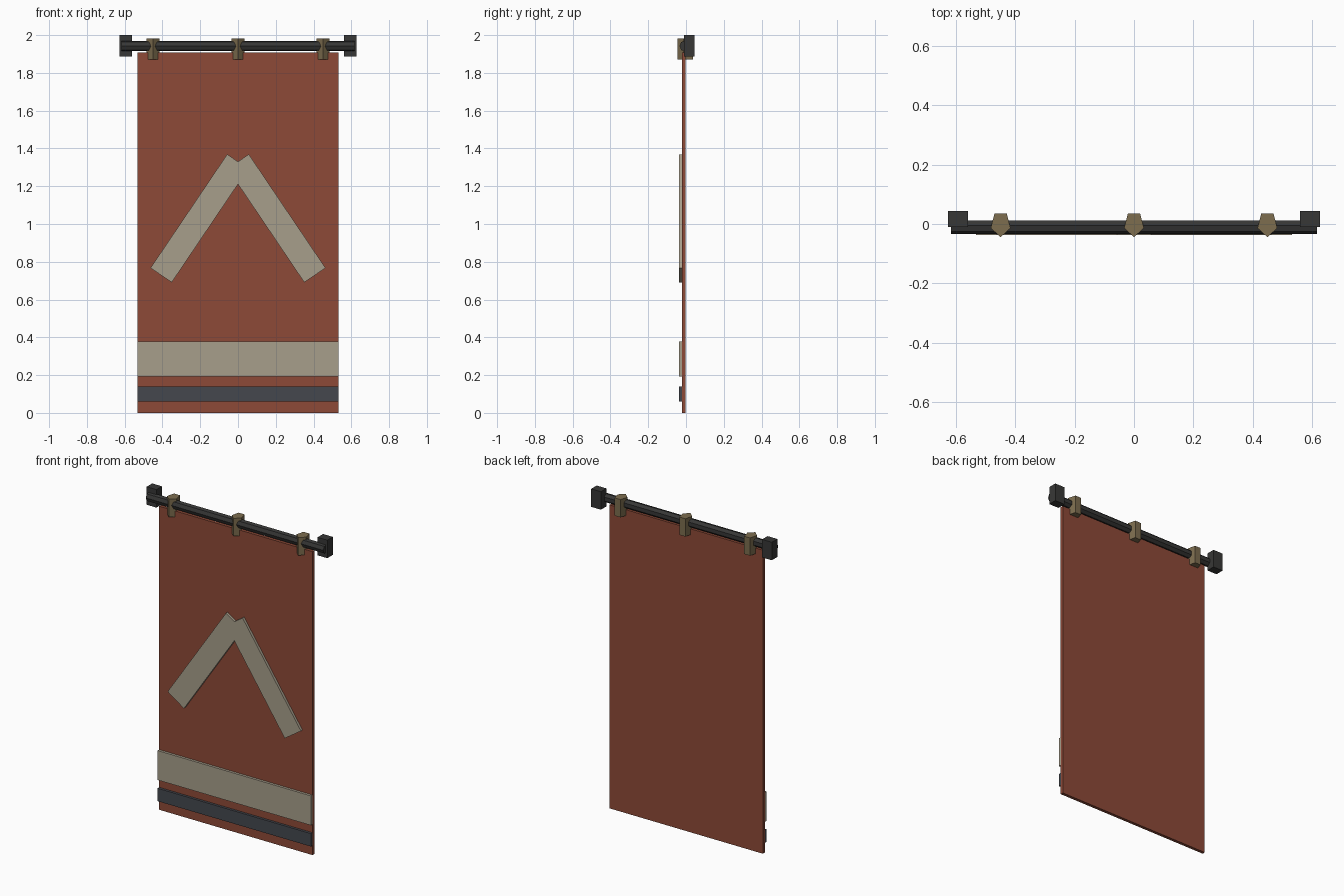
import bpy
from math import sin, cos, pi, radians

if "Cube" in bpy.data.objects:
    bpy.data.objects.remove(bpy.data.objects["Cube"])


def material(name, rgb):
    m = bpy.data.materials.new(name)
    m.diffuse_color = tuple((c / 255) ** 2.2 for c in rgb) + (1,)
    m.use_nodes = True
    m.node_tree.nodes["Principled BSDF"].inputs["Base Color"].default_value = m.diffuse_color
    return m


RED = material("red_cloth", (140, 75, 58))
CREAM = material("cream_cloth", (166, 157, 138))
SLATE = material("slate_cloth", (70, 73, 79))
IRON = material("dark_iron", (58, 58, 57))
BRASS = material("dull_brass", (124, 109, 80))


def mesh_object(name, verts, faces, mat):
    me = bpy.data.meshes.new(name)
    me.from_pydata(verts, [], faces)
    me.materials.append(mat)
    ob = bpy.data.objects.new(name, me)
    bpy.context.collection.objects.link(ob)
    return ob


def box(name, x, y, z, mat, tilt=0):
    """Box from (min, max) ranges, optionally tilted about y."""
    bpy.ops.mesh.primitive_cube_add(
        size=1, location=(sum(x) / 2, sum(y) / 2, sum(z) / 2), rotation=(0, tilt, 0))
    ob = bpy.context.object
    ob.name = name
    ob.scale = (x[1] - x[0], y[1] - y[0], z[1] - z[0])
    ob.data.materials.append(mat)
    return ob


def prism(name, sides, place, lo, hi, mat):
    """Closed prism; place(angle, t) gives a point, angle 0 faces the front."""
    angles = [2 * pi * i / sides for i in range(sides)]
    verts = [place(a, t) for t in (lo, hi) for a in angles]
    faces = [(i, (i + 1) % sides, (i + 1) % sides + sides, i + sides)
             for i in range(sides)]
    faces += [tuple(reversed(range(sides))), tuple(range(sides, 2 * sides))]
    return mesh_object(name, verts, faces, mat)


# Hanging cloth with two stripes
box("cloth", (-0.533, 0.533), (-0.021, -0.002), (0, 1.907), RED)
FRONT = (-0.037, -0.02)
box("wide_stripe", (-0.533, 0.533), FRONT, (0.193, 0.378), CREAM)
box("narrow_stripe", (-0.533, 0.533), FRONT, (0.06, 0.141), SLATE)

# Chevron bars and wall brackets, mirrored
for s, side in ((-1, "left"), (1, "right")):
    cx = s * 0.204
    box("chevron_bar_" + side, (cx - 0.068, cx + 0.068), FRONT,
        (1.03 - 0.363, 1.03 + 0.363), CREAM, tilt=-s * radians(34))
    bx = s * 0.594
    box("bracket_" + side, (bx - 0.034, bx + 0.034), (-0.01, 0.0445), (1.887, 2.0), IRON)

# Horizontal rod
prism("rod", 7, lambda a, t: (t, -0.01 - 0.024 * cos(a), 1.942 - 0.028 * sin(a)),
      0.617, -0.617, IRON)

# Hanging loops
for i, x in enumerate((-0.45, 0, 0.45)):
    prism(f"loop_{i + 1}", 5,
          lambda a, t: (x + 0.035 * sin(a), -0.0445 * cos(a), t), 1.87, 1.982, BRASS)

# Make all faces point outward
import bmesh
for ob in bpy.context.collection.objects:
    bm = bmesh.new()
    bm.from_mesh(ob.data)
    bmesh.ops.recalc_face_normals(bm, faces=bm.faces)
    bm.to_mesh(ob.data)
    bm.free()
